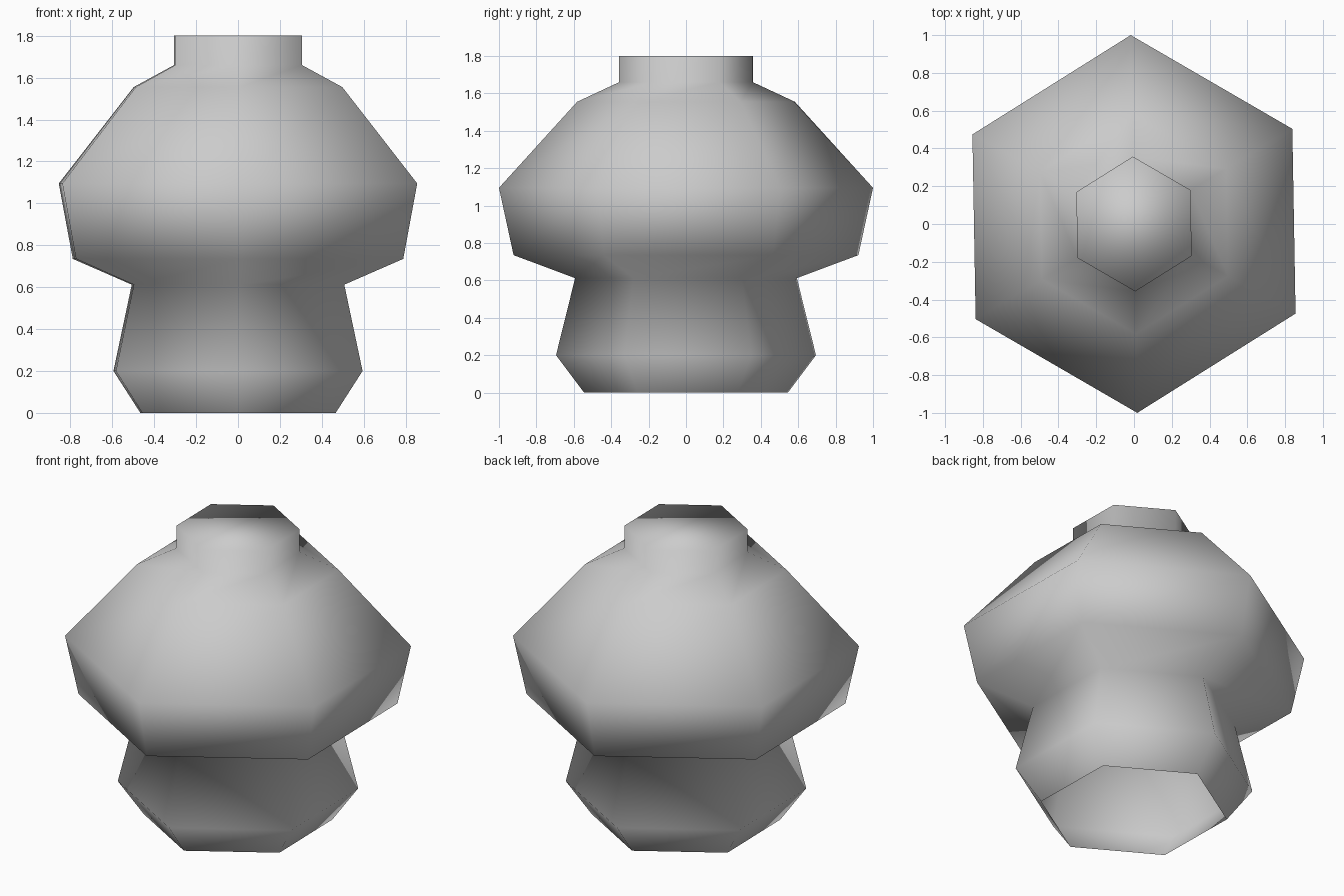
import bpy
import bmesh
from math import cos, sin, radians

# Remove the default cube
cube = bpy.data.objects.get("Cube")
if cube:
    bpy.data.objects.remove(cube, do_unlink=True)

# Plain grey clay
clay = bpy.data.materials.new("grey_clay")
clay.use_nodes = True
clay.diffuse_color = (0.6, 0.6, 0.6, 1)
clay.node_tree.nodes["Principled BSDF"].inputs["Base Color"].default_value = (0.6, 0.6, 0.6, 1)

SIDES = 6
TURN = 91          # slight twist off the y axis, in degrees
SIDE_SCALE = 0.978  # the side corners sit slightly closer in

# Outline from the open foot to the closed neck: radius, height
PROFILE = [
    (0.545, 0.0), (0.695, 0.2), (0.593, 0.612), (0.922, 0.735),
    (1.0, 1.095), (0.582, 1.555), (0.357, 1.66), (0.357, 1.8),
]


def ring(bm, radius, height):
    verts = []
    for i in range(SIDES):
        a = radians(TURN + i * 360 / SIDES)
        r = radius if i % 3 == 0 else radius * SIDE_SCALE
        verts.append(bm.verts.new((r * cos(a), r * sin(a), height)))
    return verts


# Six-sided pot body: rings joined by bands, capped at the neck
bm = bmesh.new()
rings = [ring(bm, r, z) for r, z in PROFILE]
for low, high in zip(rings, rings[1:]):
    for i in range(SIDES):
        j = (i + 1) % SIDES
        bm.faces.new((low[i], low[j], high[j], high[i]))
bm.faces.new(rings[-1])

# Smooth shading runs over every edge
for face in bm.faces:
    face.smooth = True

mesh = bpy.data.meshes.new("pot_body")
bm.to_mesh(mesh)
bm.free()
mesh.materials.append(clay)
body = bpy.data.objects.new("pot_body", mesh)
bpy.context.collection.objects.link(body)
